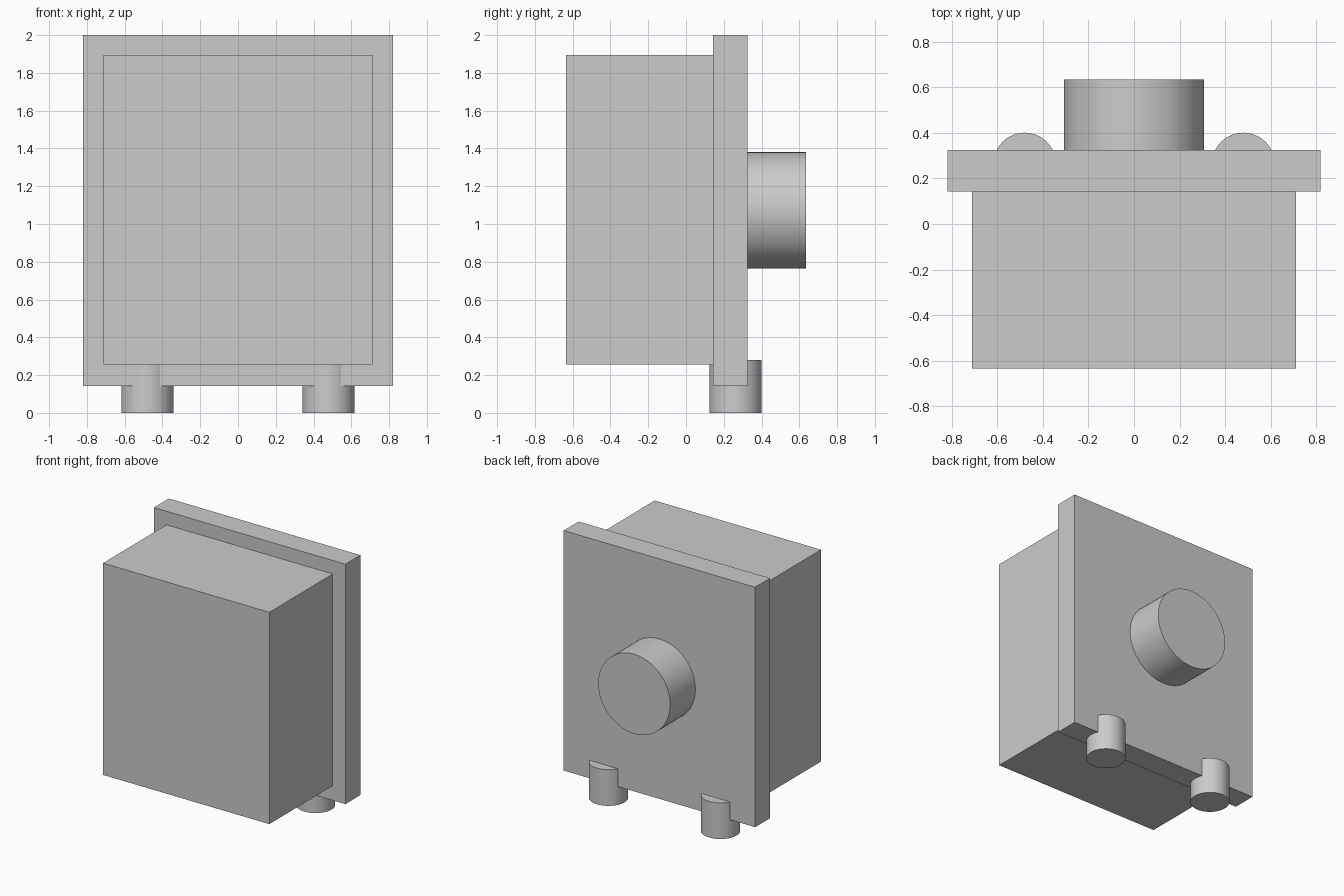
import bpy
import math

cube = bpy.data.objects.get("Cube")
if cube:
    bpy.data.objects.remove(cube, do_unlink=True)

# Single plain grey finish
GREY = (0.6, 0.6, 0.6, 1.0)
grey = bpy.data.materials.new("plain_grey")
grey.use_nodes = True
grey.diffuse_color = GREY
grey.node_tree.nodes["Principled BSDF"].inputs["Base Color"].default_value = GREY


def finish(name):
    obj = bpy.context.object
    obj.name = name
    obj.data.materials.append(grey)
    return obj


def box(name, low, high):
    """Box spanning two opposite corners."""
    centre = [(a + b) / 2 for a, b in zip(low, high)]
    bpy.ops.mesh.primitive_cube_add(size=1, location=centre)
    bpy.context.object.scale = [b - a for a, b in zip(low, high)]
    bpy.ops.object.transform_apply(location=False, rotation=False, scale=True)
    return finish(name)


def cylinder(name, radius, depth, centre, tilt=0):
    """Smooth-sided cylinder with sharp rims."""
    bpy.ops.mesh.primitive_cylinder_add(vertices=64, radius=radius, depth=depth,
                                        location=centre, rotation=(tilt, 0, 0))
    bpy.ops.object.shade_smooth_by_angle(angle=math.radians(30))
    return finish(name)


# Main housing in front of the wider back plate
box("housing", (-0.712, -0.634, 0.255), (0.712, 0.142, 1.895))
box("back_plate", (-0.82, 0.142, 0.142), (0.82, 0.325, 2.0))

# Round boss on the back, sunk slightly into the plate
cylinder("rear_boss", 0.308, 0.36, (0, 0.454, 1.072), math.pi / 2)

# Pegs passing through the bottom edge of the plate
for side, x in (("left", 0.48), ("right", -0.48)):
    cylinder(side + "_foot", 0.138, 0.28, (x, 0.263, 0.14))
